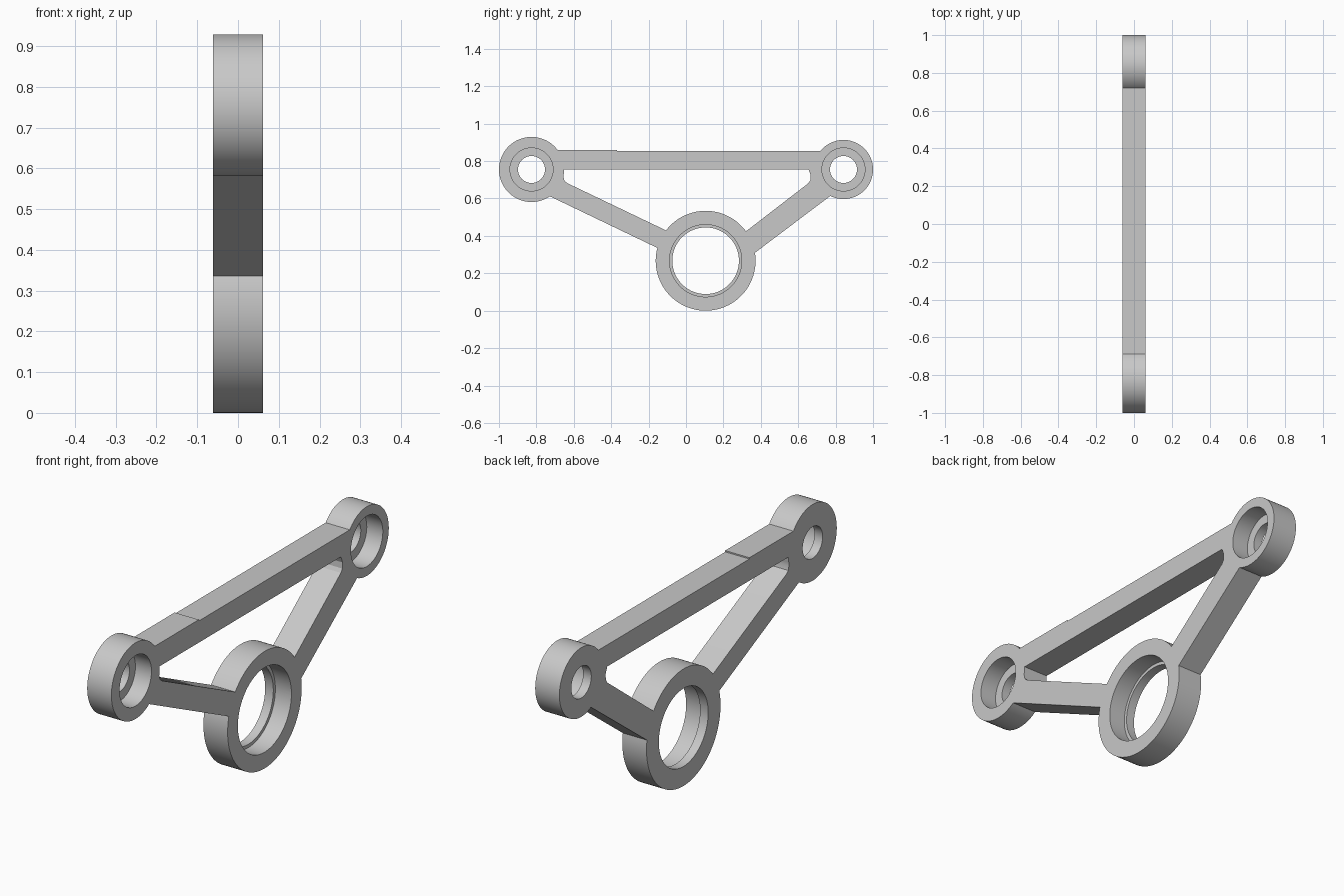
import bpy, bmesh, math

cube = bpy.data.objects.get("Cube")
if cube:
    bpy.data.objects.remove(cube, do_unlink=True)

HALF = 0.061      # half of the plate thickness
FLOOR = -0.02     # x of the counterbore floors
CLEAR = 0.1       # cutters reach this far past the faces

grey = bpy.data.materials.new("plain_grey")
grey.use_nodes = True
colour = (0.58, 0.58, 0.58, 1)
grey.diffuse_color = colour
grey.node_tree.nodes["Principled BSDF"].inputs["Base Color"].default_value = colour


def prism(name, outline, x0=-HALF, x1=HALF):
    """Extrude a (y, z) outline along x."""
    bm = bmesh.new()
    base = bm.faces.new([bm.verts.new((x0, y, z)) for y, z in outline])
    top = bmesh.ops.extrude_face_region(bm, geom=[base])
    verts = [v for v in top["geom"] if isinstance(v, bmesh.types.BMVert)]
    bmesh.ops.translate(bm, verts=verts, vec=(x1 - x0, 0, 0))
    bmesh.ops.recalc_face_normals(bm, faces=bm.faces)
    mesh = bpy.data.meshes.new(name)
    bm.to_mesh(mesh)
    bm.free()
    mesh.materials.append(grey)
    obj = bpy.data.objects.new(name, mesh)
    bpy.context.collection.objects.link(obj)
    return obj


def disc(name, centre, radius, x0=-HALF, x1=HALF, sides=96):
    y, z = centre
    angles = [math.tau * (i + 0.5) / sides for i in range(sides)]
    return prism(name, [(y + radius * math.cos(a), z + radius * math.sin(a))
                        for a in angles], x0, x1)


def combine(target, tool, operation):
    bpy.context.view_layer.objects.active = target
    mod = target.modifiers.new(operation, "BOOLEAN")
    mod.operation = operation
    mod.solver = "EXACT"
    mod.object = tool
    bpy.ops.object.modifier_apply(modifier=mod.name)
    bpy.data.objects.remove(tool, do_unlink=True)


# Triangular web: top bar and two slanted arms
bracket = prism("bracket", [
    (-0.75, 0.86), (-0.37, 0.86), (-0.37, 0.854), (0.80, 0.854),
    (0.82, 0.65), (0.30, 0.258), (-0.05, 0.286), (-0.80, 0.646)])

# Window between the bars, with rounded upper corners
combine(bracket, prism("window", [
    (-0.652, 0.755), (-0.655, 0.715), (-0.65, 0.695), (-0.635, 0.682),
    (-0.05, 0.402), (0.28, 0.393),
    (0.655, 0.682), (0.665, 0.698), (0.667, 0.725), (0.655, 0.755)],
    -CLEAR, CLEAR), "DIFFERENCE")

# Bosses: name, centre, outer radius, counterbore radius, hole radius
bosses = [
    ("front_boss", (-0.826, 0.755), 0.174, 0.115, 0.072),
    ("rear_boss", (0.842, 0.755), 0.158, 0.115, 0.072),
    ("lower_ring", (0.105, 0.267), 0.267, 0.193, 0.178),
]
for name, centre, outer, _, _ in bosses:
    combine(bracket, disc(name, centre, outer), "UNION")

# Through holes and counterbores open on the +x side
for name, centre, _, bore, hole in bosses:
    combine(bracket, disc(name + "_hole", centre, hole, -CLEAR, CLEAR), "DIFFERENCE")
    combine(bracket, disc(name + "_bore", centre, bore, FLOOR, CLEAR), "DIFFERENCE")

bpy.ops.object.select_all(action="DESELECT")
bracket.select_set(True)
bpy.context.view_layer.objects.active = bracket
bpy.ops.object.shade_smooth_by_angle(angle=math.radians(20))
